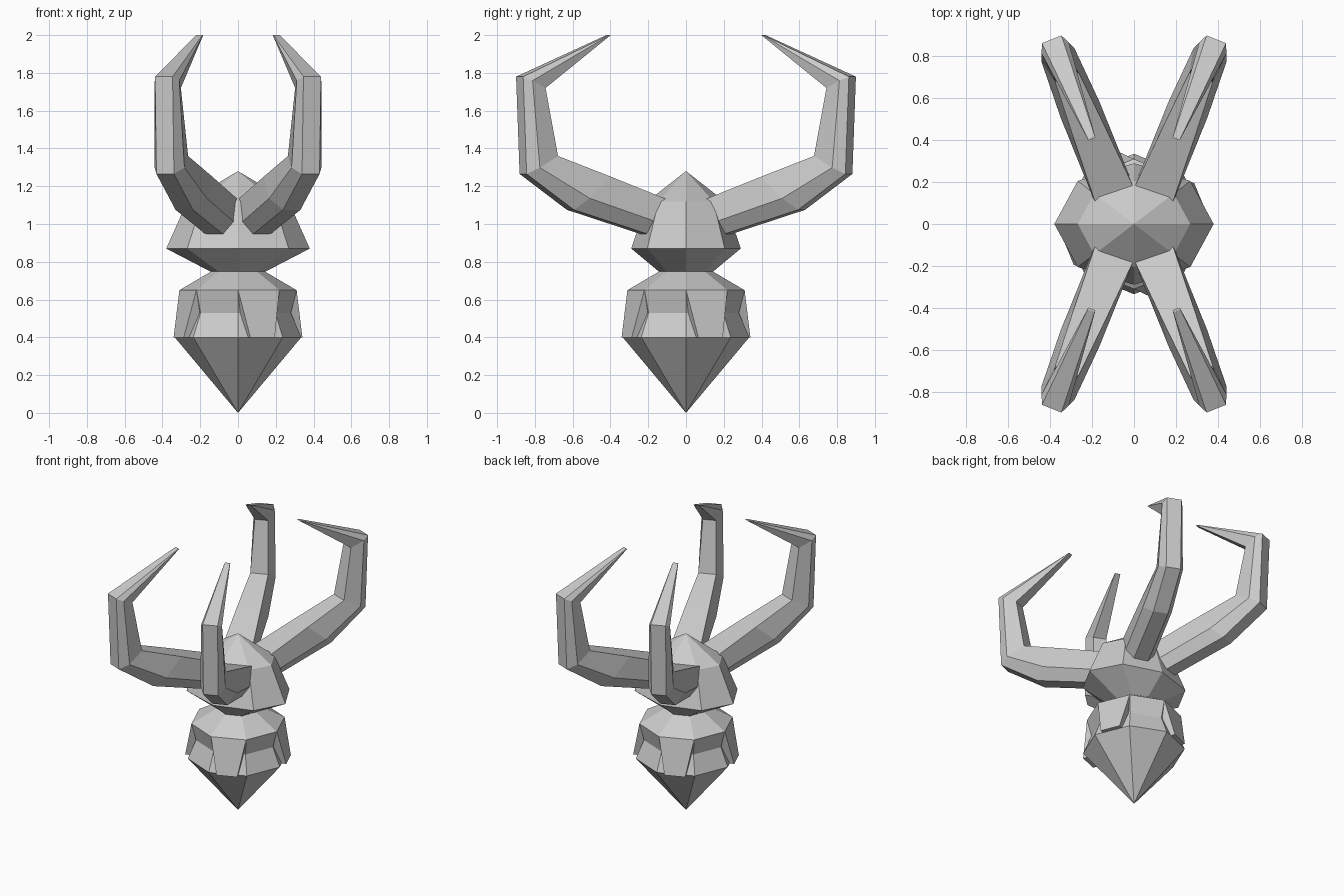
import bpy, bmesh, math
from mathutils import Vector

if "Cube" in bpy.data.objects:
    bpy.data.objects.remove(bpy.data.objects["Cube"])


def loft(name, rings):
    """Skin a list of vertex rings; single-point rings become tips."""
    bm = bmesh.new()
    vs = [[bm.verts.new(p) for p in r] for r in rings]
    for a, b in zip(vs, vs[1:]):
        n = max(len(a), len(b))
        for i in range(n):
            j = (i + 1) % n
            if len(a) == 1:
                bm.faces.new((a[0], b[i], b[j]))
            elif len(b) == 1:
                bm.faces.new((a[i], a[j], b[0]))
            else:
                bm.faces.new((a[i], a[j], b[j], b[i]))
    for end in (vs[0], vs[-1]):
        if len(end) > 2:
            bm.faces.new(end)
    bmesh.ops.recalc_face_normals(bm, faces=bm.faces)
    me = bpy.data.meshes.new(name)
    bm.to_mesh(me)
    bm.free()
    ob = bpy.data.objects.new(name, me)
    bpy.context.collection.objects.link(ob)
    return ob


def octagon(rx, ry, z):
    return [(rx * math.cos(k * math.pi / 4), ry * math.sin(k * math.pi / 4), z)
            for k in range(8)]


# pointed lower body with a pinched waist band
loft("lower_body", [[(0, 0, 0)], octagon(.335, .335, .40), octagon(.28, .28, .53),
                    octagon(.31, .31, .65), octagon(.14, .14, .75)])

# faceted head
loft("head", [octagon(.14, .14, .745), octagon(.38, .29, .87),
              octagon(.268, .205, 1.12), [(0, 0, 1.28)]])

# flared plates on every other side of the lower body
for k in range(4):
    a = math.radians(22.5 + 90 * k)
    out, side = Vector((math.cos(a), math.sin(a), 0)), Vector((-math.sin(a), math.cos(a), 0))
    up = Vector((0, 0, 1))

    def plate_ring(r_in, r_out, w, z):
        return [out * r + side * s * w + up * z
                for r, s in ((r_in, -1), (r_out, -1), (r_out, 1), (r_in, 1))]
    loft(f"plate_{k + 1}", [plate_ring(.25, .34, .07, .40), plate_ring(.22, .287, .118, .65)])

# curved horns: inner (s, z), outer (s, z), half widths inner / middle / outer
SECTIONS = [
    ((.12, 1.12), (.20, .935), .10, .10, .05),
    ((.46, 1.25), (.66, 1.075), .08, .10, .05),
    ((.755, 1.36), (.93, 1.265), .06, .085, .05),
    ((.82, 1.72), (.95, 1.78), .045, .07, .05),
    ((.437, 2.0), (.447, 2.0), .018, .019, .018),
]
ang = math.radians(68)
d, p = Vector((math.cos(ang), math.sin(ang), 0)), Vector((math.sin(ang), -math.cos(ang), 0))


def horn_ring(inner, outer, wi, wm, wo, sx, sy):
    pts = []
    for t, w in ((0, wi), (.65, wm), (1, wo), (1, -wo), (.65, -wm), (0, -wi)):
        s = inner[0] + (outer[0] - inner[0]) * t
        z = inner[1] + (outer[1] - inner[1]) * t
        v = Vector((.037, 0, z)) + d * s + p * w
        pts.append((v.x * sx, v.y * sy, v.z))
    return pts


for sx, xs in ((-1, "left"), (1, "right")):
    for sy, ys in ((-1, "front"), (1, "back")):
        loft(f"horn_{ys}_{xs}", [horn_ring(*sec, sx, sy) for sec in SECTIONS])
